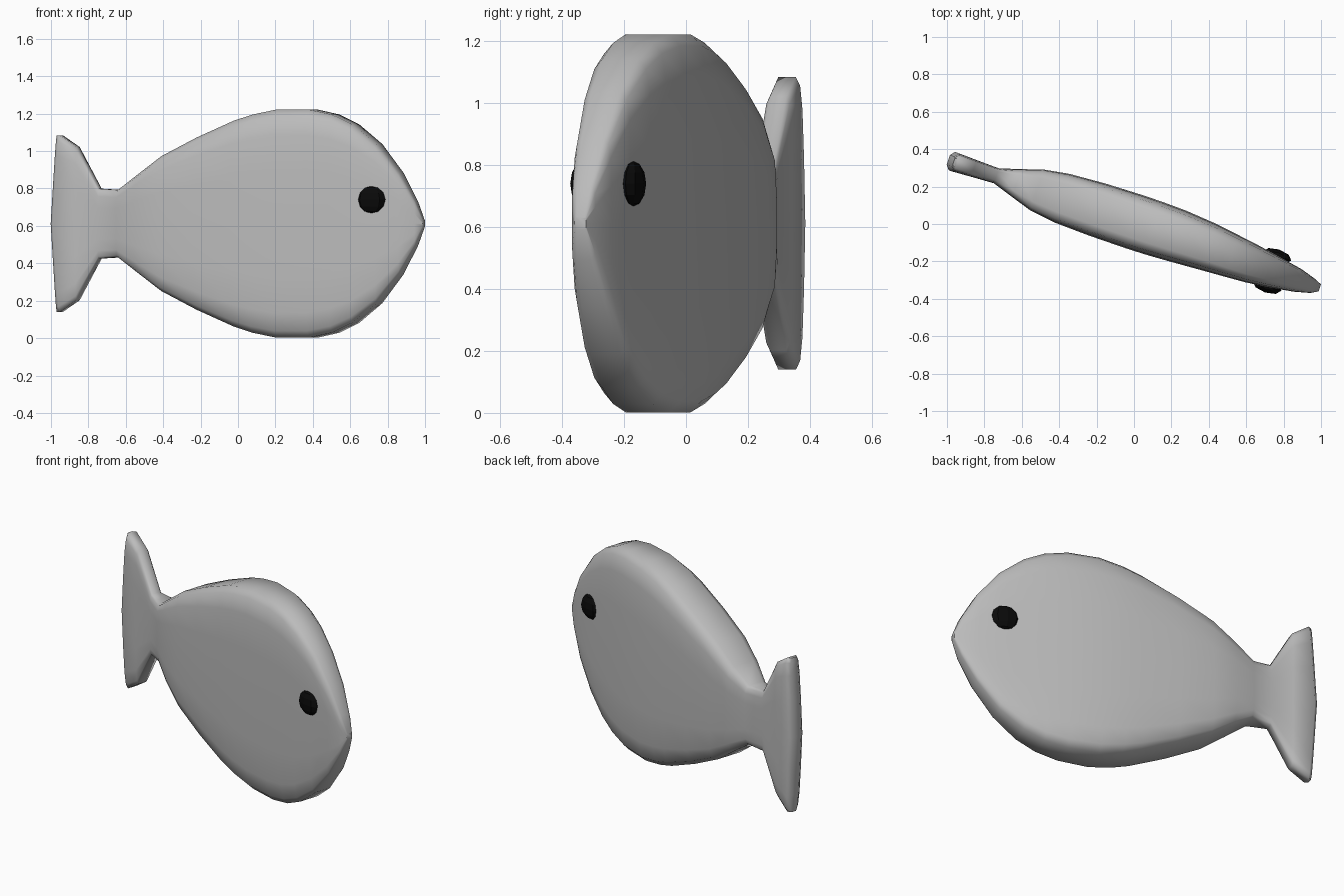
import bpy
import bmesh
import math
from mathutils import Matrix, Vector

default = bpy.data.objects.get("Cube")
if default:
    bpy.data.objects.remove(default, do_unlink=True)

MID_Z = 0.612
YAW = Matrix.Rotation(math.radians(-18.2), 4, "Z")


def make_material(name, colour):
    material = bpy.data.materials.new(name)
    material.diffuse_color = colour
    material.use_nodes = True
    material.node_tree.nodes["Principled BSDF"].inputs["Base Color"].default_value = colour
    return material


def add_object(name, bm, material):
    bmesh.ops.recalc_face_normals(bm, faces=bm.faces)
    mesh = bpy.data.meshes.new(name)
    bm.to_mesh(mesh)
    bm.free()
    mesh.materials.append(material)
    obj = bpy.data.objects.new(name, mesh)
    bpy.context.collection.objects.link(obj)
    return obj


grey = make_material("body grey", (0.5, 0.5, 0.5, 1))
black = make_material("eye black", (0.003, 0.003, 0.003, 1))

# Stations from tail to nose: length, half height, half thickness, sideways centre
stations = [
    (-1.02, .472, .028, .015), (-1.0, .472, .052, .015),
    (-.905, .41, .047, .015), (-.78, .187, .042, .015),
    (-.665, .18, .078, .012), (-.55, .26, .115, .011),
    (-.41, .36, .136, .011), (-.21, .46, .146, .012),
    (0, .55, .149, .012), (.105, .583, .148, .012),
    (.24, .61, .143, .012), (.42, .61, .13, .008),
    (.55, .583, .117, .001), (.665, .53, .105, -.005),
    (.8, .425, .085, -.01), (.925, .27, .064, -.013),
    (1.01, .12, .04, -.016), (1.05, .02, .02, -.014),
]

# Rounded slab cross-section, mirrored from one quarter
quarter = [(1, 0), (1, .45), (.96, .78), (.84, .94), (.58, 1)]
half = quarter + [(-a, b) for a, b in reversed(quarter)]
section = half + [(a, -b) for a, b in reversed(half[1:-1])]

# Fish body and tail: one loft through the stations
bm = bmesh.new()
rings = []
for index, (length, height, thick, centre) in enumerate(stations):
    ring = []
    for across, up in section:
        bulge = .03 * (1 - abs(up)) if index < 2 else 0
        point = Vector((length - bulge, centre + thick * across, height * up))
        ring.append(bm.verts.new(YAW @ point + Vector((0, 0, MID_Z))))
    rings.append(ring)
count = len(section)
for first, second in zip(rings, rings[1:]):
    for i in range(count):
        j = (i + 1) % count
        bm.faces.new((first[i], first[j], second[j], second[i]))

# Tail edge closed with strips across its thickness, nose with one face
tail = rings[0]
columns = len(half)
right = [tail[i] for i in range(len(quarter))]
left = [tail[columns - 1 - i] for i in range(len(quarter))]
right_low = [right[0]] + [tail[-i] for i in range(1, len(quarter))]
left_low = [left[0]] + [tail[columns - 1 + i] for i in range(1, len(quarter))]
for a, b in ((right, left), (right_low, left_low)):
    for i in range(len(quarter) - 1):
        bm.faces.new((a[i], a[i + 1], b[i + 1], b[i]))
bm.faces.new(rings[-1])

body = add_object("fish_body", bm, grey)
bpy.ops.object.select_all(action="DESELECT")
body.select_set(True)
bpy.context.view_layer.objects.active = body
bpy.ops.object.shade_smooth_by_angle(angle=math.radians(60))

# Faceted eyes, one on each flank
for name, side in (("right_eye", -1), ("left_eye", 1)):
    bm = bmesh.new()
    bmesh.ops.create_uvsphere(bm, u_segments=8, v_segments=6, radius=1)
    place = Matrix.Translation((.78, -.008 + side * .085, .74 - MID_Z))
    shape = Matrix.Diagonal((.08, .036, .073, 1))
    bmesh.ops.transform(bm, verts=bm.verts,
                        matrix=Matrix.Translation((0, 0, MID_Z)) @ YAW @ place @ shape)
    add_object(name, bm, black)
